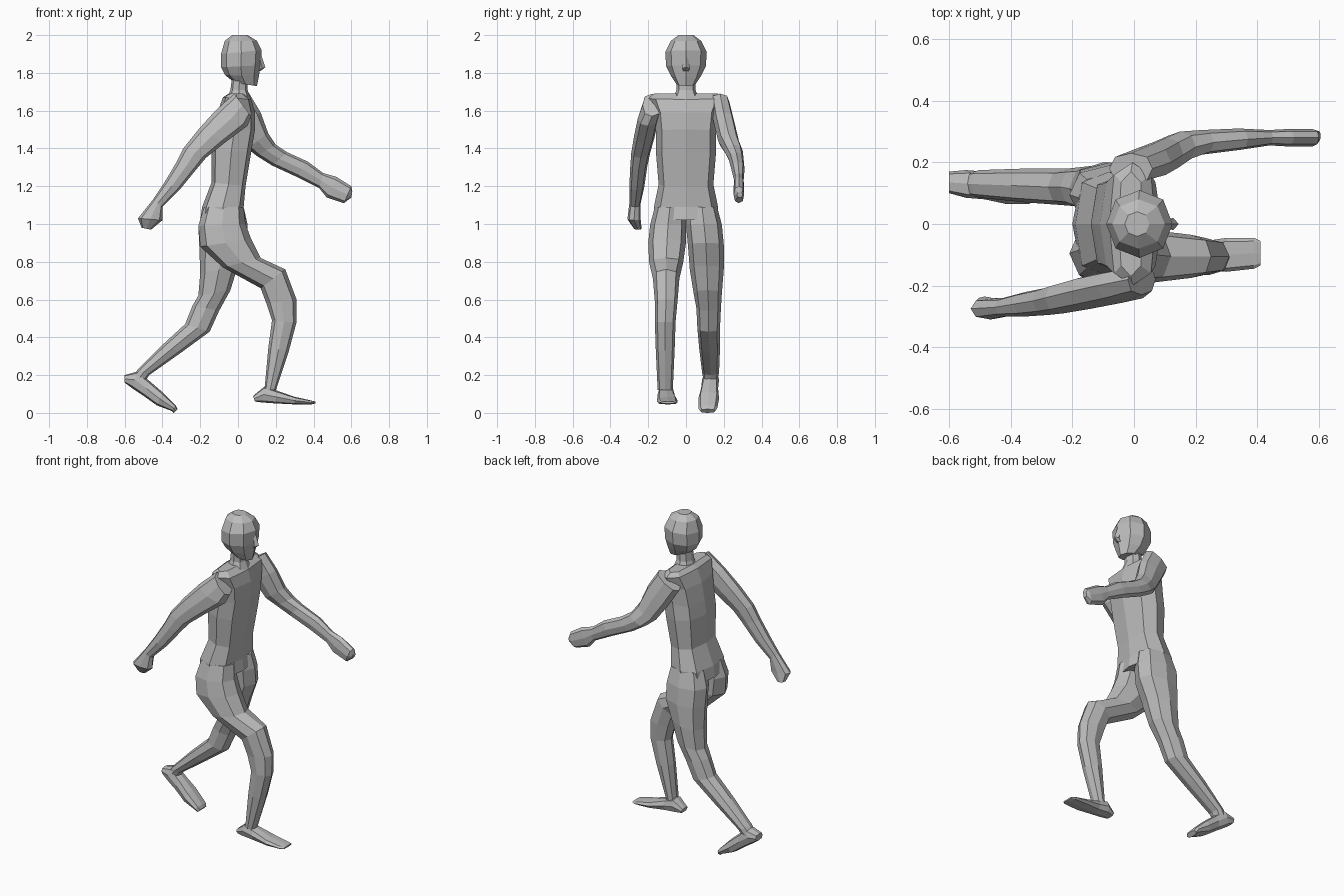
import bpy
import bmesh
import math

# Remove only the default cube
default_cube = bpy.data.objects.get("Cube")
if default_cube:
    bpy.data.objects.remove(default_cube, do_unlink=True)

CM = 0.01  # all section sizes below are in hundredths of a unit


def make_material(name, colour):
    material = bpy.data.materials.new(name)
    material.use_nodes = True
    material.diffuse_color = colour
    shader = next(n for n in material.node_tree.nodes if n.type == "BSDF_PRINCIPLED")
    shader.inputs["Base Color"].default_value = colour
    return material


grey = make_material("plain_grey", (0.5, 0.5, 0.5, 1))


def rounded(value, power):
    """Superellipse term: a lower power gives a boxier section."""
    return math.copysign(abs(value) ** power, value)


def loft(name, sections, sides=8, power=0.85):
    """Skin closed rings. Each section holds the fore point (x, z),
    the rear point (x, z), the sideways centre and the half width."""
    bm = bmesh.new()
    rings = []
    for fore_x, fore_z, rear_x, rear_z, side, half in sections:
        ring = []
        for i in range(sides):
            angle = math.tau * i / sides
            along = rounded(math.cos(angle), power) / 2
            across = rounded(math.sin(angle), power)
            ring.append(bm.verts.new((
                CM * ((fore_x + rear_x) / 2 + along * (fore_x - rear_x)),
                CM * (side + across * half),
                CM * ((fore_z + rear_z) / 2 + along * (fore_z - rear_z)))))
        rings.append(ring)
    for lower, upper in zip(rings, rings[1:]):
        for i in range(sides):
            j = (i + 1) % sides
            bm.faces.new((lower[i], lower[j], upper[j], upper[i]))
    bm.faces.new(rings[0])
    bm.faces.new(rings[-1])
    bmesh.ops.recalc_face_normals(bm, faces=bm.faces)
    mesh = bpy.data.meshes.new(name)
    bm.to_mesh(mesh)
    bm.free()
    mesh.materials.append(grey)
    part = bpy.data.objects.new(name, mesh)
    bpy.context.collection.objects.link(part)
    return part


# Trunk from pelvis to shoulder line
loft("torso", [
    (4, 102, -20, 102, 0, 16),
    (3, 109, -19, 109, 0, 17),
    (4, 120, -14, 122, 0, 14.5),
    (7, 138, -14, 140, 0, 16),
    (9, 150, -13, 148, 0, 16),
    (9, 159, -11, 159, 0, 17),
    (7, 166, -8, 167, 0, 20),
    (3, 169, -5, 169, 0, 17),
], power=0.65)

# Neck and head
loft("neck", [
    (7, 166, -6, 166, 0, 7),
    (5, 171, -4, 171, 0, 5),
    (5, 179, -3, 179, 0, 5),
])
loft("head", [
    (10, 173, -2, 175, 0, 5),
    (11, 178, -7, 179, 0, 8),
    (12, 184, -9, 183, 0, 10.5),
    (12.5, 192, -9, 190, 0, 11),
    (10, 197, -7, 197, 0, 8),
    (5, 200, -3, 200, 0, 4),
], power=0.95)
loft("nose", [
    (12.5, 189, 10, 189, 0, 1),
    (14.5, 183, 11, 182, 0, 2),
    (12, 181, 10, 181, 0, 1.5),
], sides=4, power=1)

# Arm swung to the rear, shoulder to fingertips
loft("rear_arm", [
    (7, 157, -2, 169, -18, 5),
    (5, 152, -12, 160, -20, 5.5),
    (-7, 143, -21, 150, -22, 5.5),
    (-17, 135, -29, 140, -24, 5),
    (-22, 129, -33, 132, -25, 4.5),
    (-31, 118, -39, 122, -26, 4),
    (-40, 109, -45, 113, -27, 3),
    (-40, 102, -53, 103, -27.5, 3.5),
    (-46, 97, -51, 98, -25.5, 2),
])

# Arm swung ahead, shoulder to fingertips
loft("fore_arm_swing", [
    (6, 169, -8, 160, 18, 5),
    (12, 159, -2, 150, 20, 5.5),
    (16, 148, 5, 140, 22.5, 5.5),
    (20, 142, 10, 136, 25, 5),
    (26, 138, 18, 131, 26.5, 4),
    (37, 133, 31, 125, 27.5, 3.5),
    (45, 127, 43, 119, 28, 2.5),
    (52, 125, 47, 114, 28, 2.8),
    (60, 120, 56, 111, 28, 2.8),
    (60.5, 117, 60, 114, 28.5, 1.5),
])

# Leg stepping ahead, with its foot
loft("leading_leg", [
    (3, 109, -18, 109, -8.5, 8),
    (4, 100, -21, 99, -9.5, 9.5),
    (7, 92, -20, 88, -10, 10),
    (12, 82, -8, 77, -10.5, 9),
    (25, 76, 12, 66, -10.5, 7),
    (31, 60, 15, 58, -10.5, 6),
    (31, 48, 18, 49, -11, 5.5),
    (27, 33, 16, 34, -11, 5),
    (20, 12, 14, 12, -11, 4),
])
loft("leading_foot", [
    (8, 9, 9, 6, -10.5, 3),
    (14, 14, 13, 5.5, -10.5, 4.5),
    (20, 12, 20, 5, -10.5, 4.5),
    (30, 8.5, 30, 4.5, -10, 5.5),
    (39, 6.5, 39, 4.5, -9.5, 5),
    (41, 6, 41, 5, -9.5, 4),
], power=0.7)

# Leg pushing off at the rear, with its foot
loft("trailing_leg", [
    (3, 109, -18, 109, 8.5, 8),
    (5, 100, -21, 99, 9.5, 9.5),
    (5, 90, -20.5, 88, 10.5, 9.5),
    (0, 78, -20, 74, 11, 9),
    (-4, 65, -21, 62, 11.5, 7.5),
    (-10, 54, -24, 57, 12, 6.5),
    (-15, 43, -28, 47, 12, 6),
    (-30, 32, -40, 36, 12.5, 5.5),
    (-47, 20, -53, 23, 13, 4.5),
    (-51, 14, -57, 18, 13, 3.5),
])
loft("trailing_foot", [
    (-60, 20, -60, 16, 13.5, 3.5),
    (-53, 22, -56, 13, 13, 4.5),
    (-47, 17, -50, 9, 12.5, 4.5),
    (-40, 11, -43, 4, 12, 5.5),
    (-33, 4, -35, 1, 11.5, 5),
    (-32, 2, -34, 0, 11.5, 4),
], power=0.7)
